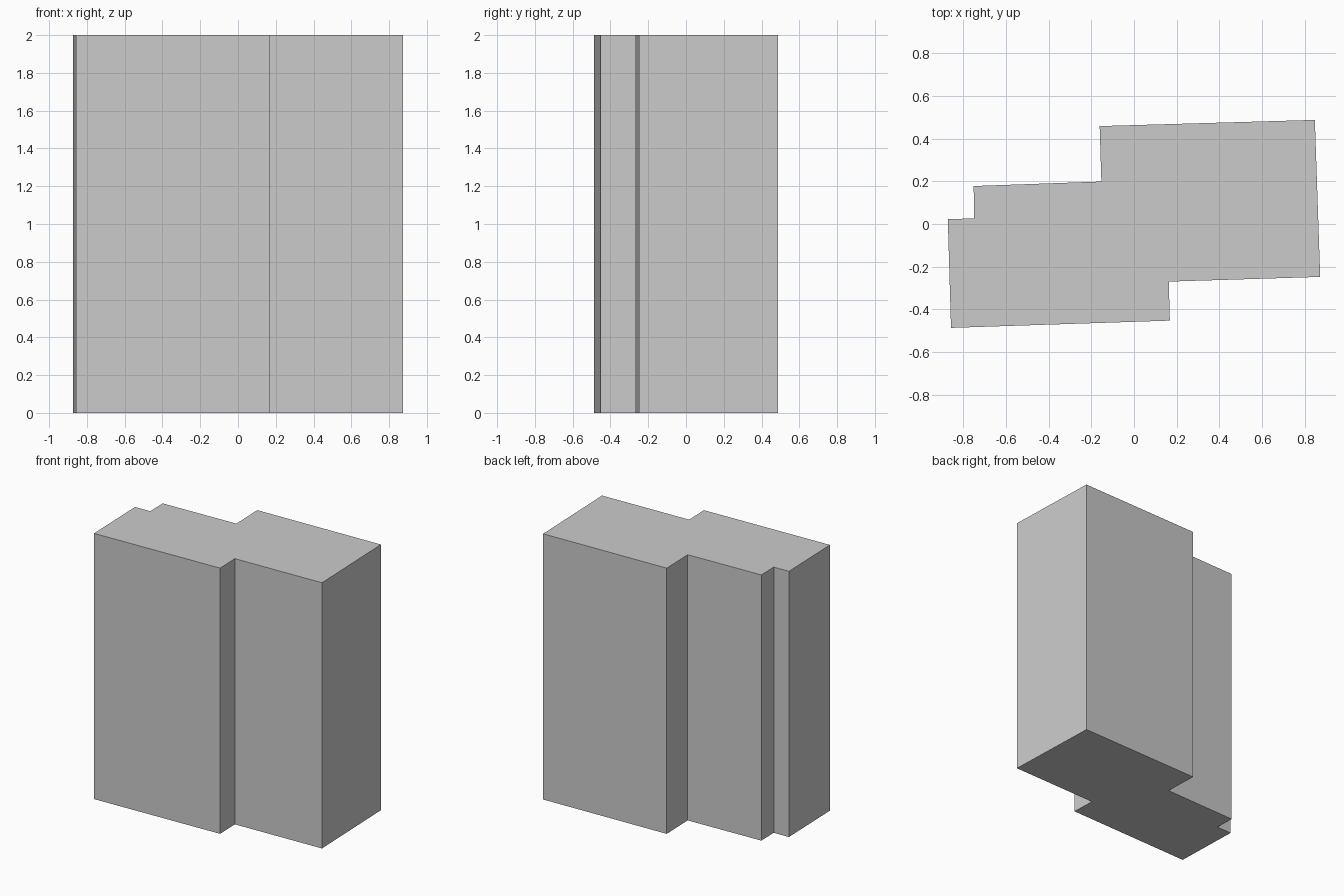
import bpy, bmesh

if "Cube" in bpy.data.objects:
    bpy.data.objects.remove(bpy.data.objects["Cube"])

HEIGHT = 2.0

# Stepped floor plan, counter-clockwise from the front left corner
PLAN = [(-0.858, -0.487), (0.168, -0.453), (0.163, -0.27), (0.873, -0.248),
        (0.848, 0.488), (-0.161, 0.459), (-0.153, 0.199), (-0.752, 0.178),
        (-0.749, 0.026), (-0.873, 0.023)]

# Building block: plan extruded straight up
bm = bmesh.new()
base = bm.faces.new([bm.verts.new((x, y, 0)) for x, y in PLAN])
ext = bmesh.ops.extrude_face_region(bm, geom=[base], use_keep_orig=True)
top = [g for g in ext["geom"] if isinstance(g, bmesh.types.BMVert)]
bmesh.ops.translate(bm, verts=top, vec=(0, 0, HEIGHT))
bmesh.ops.recalc_face_normals(bm, faces=bm.faces)

mesh = bpy.data.meshes.new("building_block")
bm.to_mesh(mesh)
bm.free()
bpy.context.collection.objects.link(bpy.data.objects.new("building_block", mesh))
